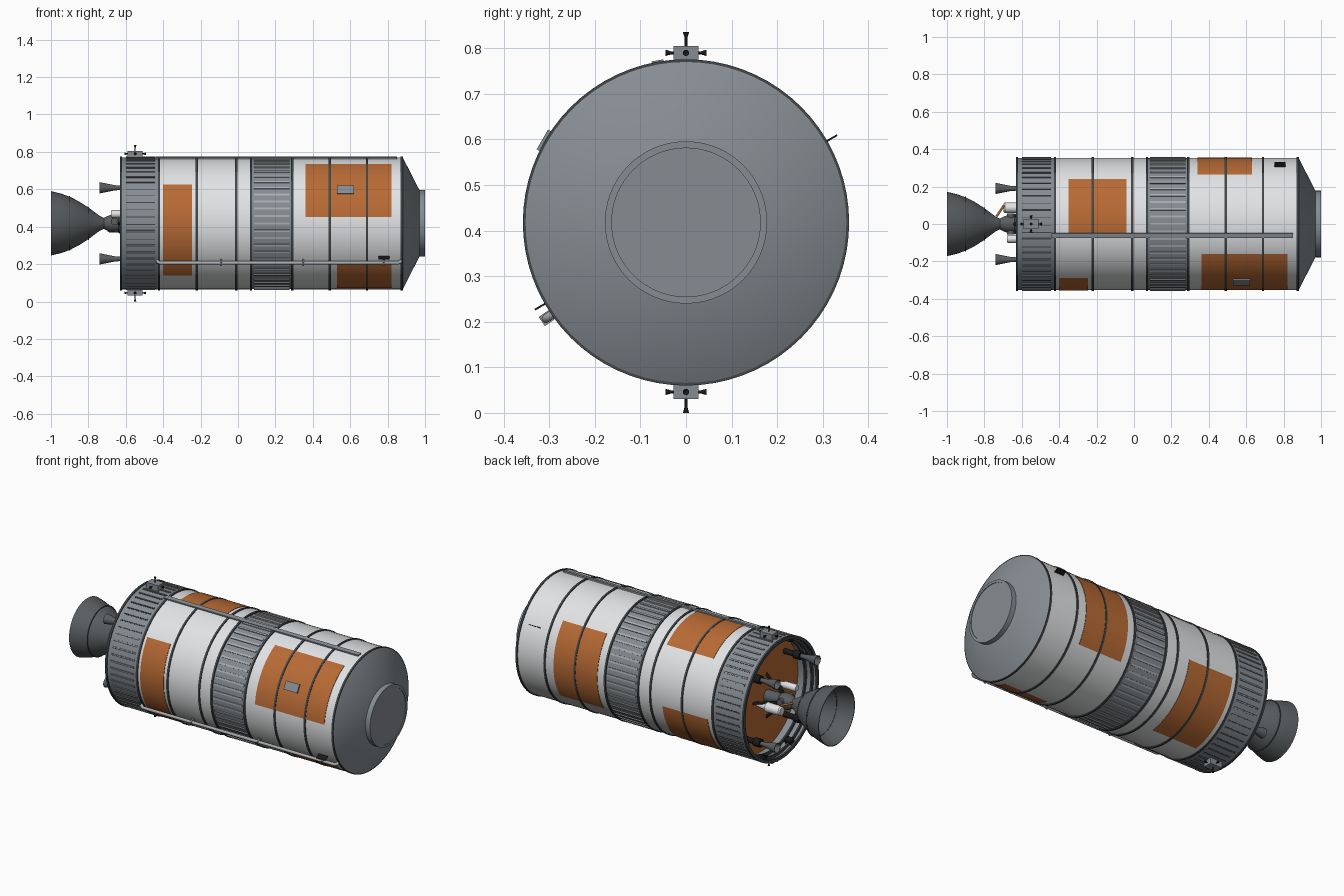
import bpy, bmesh
from math import sin, cos, pi, radians
from mathutils import Vector, Matrix

if "Cube" in bpy.data.objects:
    bpy.data.objects.remove(bpy.data.objects["Cube"])

C = 0.418      # height of the long axis
R = 0.353      # hull radius
X = Vector((1, 0, 0))


def material(name, r, g, b):
    m = bpy.data.materials.new(name)
    m.use_nodes = True
    m.diffuse_color = (r, g, b, 1)
    bsdf = next(n for n in m.node_tree.nodes if n.type == 'BSDF_PRINCIPLED')
    bsdf.inputs["Base Color"].default_value = (r, g, b, 1)
    return m


WHITE = material("white_paint", .76, .77, .78)
LIGHT = material("light_grey", .40, .42, .44)
GREY = material("mid_grey", .24, .265, .29)
STEEL = material("engine_steel", .10, .11, .115)
DARK = material("dark_grey", .055, .062, .066)
BLACK = material("black", .01, .01, .01)
ORANGE = material("orange_insulation", .48, .145, .035)


def finish(name, bm, mat):
    bmesh.ops.recalc_face_normals(bm, faces=bm.faces)
    me = bpy.data.meshes.new(name)
    bm.to_mesh(me)
    bm.free()
    me.materials.append(mat)
    me.shade_smooth()
    me.set_sharp_from_angle(angle=radians(32))
    ob = bpy.data.objects.new(name, me)
    bpy.context.collection.objects.link(ob)
    return ob


def at(x, r, deg):
    """Point at radius r; angle runs from the back over the top."""
    a = radians(deg)
    return Vector((x, r * cos(a), C + r * sin(a)))


def lathe(name, profile, mat, origin=(0, 0, C), axis=X, seg=72, closed=False):
    """Revolve (distance, radius) points around an axis."""
    bm = bmesh.new()
    rot = Vector(axis).to_track_quat('Z', 'Y')
    rings = []
    for t, r in profile:
        rings.append([bm.verts.new(Vector(origin) + rot @ Vector(
            (r * cos(2 * pi * i / seg), r * sin(2 * pi * i / seg), t))) for i in range(seg)])
    pairs = list(zip(rings, rings[1:]))
    if closed:
        pairs.append((rings[-1], rings[0]))
    for a, b in pairs:
        for i in range(seg):
            j = (i + 1) % seg
            bm.faces.new((a[i], a[j], b[j], b[i]))
    bmesh.ops.remove_doubles(bm, verts=bm.verts, dist=1e-5)
    return finish(name, bm, mat)


def band(name, x0, x1, r0, r1, mat):
    return lathe(name, [(x0, r0), (x0, r1), (x1, r1), (x1, r0)], mat, closed=True)


def rod(name, a, b, r, mat, seg=12):
    d = Vector(b) - Vector(a)
    return lathe(name, [(0, 0), (0, r), (d.length, r), (d.length, 0)], mat, a, d, seg)


def boxes(name, x0, x1, r0, r1, width, angles, mat):
    """Blocks standing on the hull at the given angles."""
    bm = bmesh.new()
    for deg in angles:
        turn = Matrix.Rotation(radians(deg), 4, 'X')
        size = Matrix.Diagonal((x1 - x0, r1 - r0, width, 1))
        mid = Matrix.Translation(at((x0 + x1) / 2, (r0 + r1) / 2, deg))
        bmesh.ops.create_cube(bm, size=1, matrix=mid @ turn @ size)
    return finish(name, bm, mat)


def panel(name, x0, x1, a0, a1):
    """Thin curved insulation panel lying on the hull."""
    bm = bmesh.new()
    n = max(4, int((a1 - a0) / 3))
    rows = []
    for i in range(n + 1):
        a = a0 + (a1 - a0) * i / n
        rows.append([bm.verts.new(at(x, r, a)) for x, r in
                     ((x0, R - .002), (x0, R + .0025), (x1, R + .0025), (x1, R - .002))])
    for p, q in zip(rows, rows[1:]):
        for k in range(3):
            bm.faces.new((p[k], p[k + 1], q[k + 1], q[k]))
    return finish(name, bm, ORANGE)


# Hull sections
band("aft_tank", -.42, .07, R - .02, R, WHITE)
band("forward_tank", .29, .88, R - .02, R, WHITE)
band("intertank", .07, .29, R - .02, R - .001, GREY)
band("aft_skirt", -.625, -.42, R - .008, R, GREY)
boxes("intertank_ribs", .085, .275, R - .004, R + .004, .011,
      [i * 360 / 56 for i in range(56)], LIGHT)
boxes("aft_skirt_ribs", -.60, -.445, R - .004, R + .004, .006,
      [i * 360 / 56 for i in range(56)], GREY)
boxes("skirt_rib_gaps", -.60, -.445, R - .004, R + .001, .004,
      [i * 360 / 56 + 1 for i in range(56)], DARK)

# Frame rings
for i, x in enumerate((-.422, -.22, -.01, .07, .29, .49, .69, .875)):
    band("frame_ring_%d" % (i + 1), x - .006, x + .006, R - .01, R + .005, DARK)
band("aft_lip", -.632, -.62, R - .014, R + .005, DARK)

# Forward cone and docking ring
lathe("forward_cone", [(.88, R - .02), (.88, R + .001), (.97, .178), (.97, .1)], GREY)
lathe("docking_ring", [(.965, .178), (1, .178), (1, .163), (.996, .163), (.996, 0)], GREY)

# Insulation panels
panel("front_upper_panel", .36, .82, 117, 174.5)
panel("front_aft_panel", -.40, -.245, 144, 231.5)
panel("front_lower_panel", .53, .82, 218, 256)
panel("back_panel", .34, .63, -34, 42)
panel("top_panel", -.35, -.04, 47.5, 99)
panel("back_lower_panel", -.39, -.09, -82, -8)

# Conduit, pipe and small fittings on the hull
boxes("top_conduit", -.44, .85, R - .002, R + .008, .026, [100], GREY)
curve = bpy.data.curves.new("side_pipe", 'CURVE')
curve.dimensions = '3D'
curve.bevel_depth = .0095
curve.bevel_resolution = 3
curve.use_fill_caps = True
path = [at(x, r, 214.5) for x, r in
        ((-.43, .345), (-.428, .366), (-.415, .373), (.855, .373), (.868, .366), (.87, .345))]
spline = curve.splines.new('POLY')
spline.points.add(len(path) - 1)
for p, co in zip(spline.points, path):
    p.co = (*co, 1)
curve.materials.append(LIGHT)
bpy.context.collection.objects.link(bpy.data.objects.new("side_pipe", curve))
for i, x in enumerate((-.09, .35, .78)):
    boxes("pipe_clamp_%d" % (i + 1), x - .004, x + .004, R - .002, R + .031, .024, [214.5], GREY)
boxes("equipment_box", .53, .62, R - .002, R + .011, .05, [150], GREY)
boxes("antenna_fins", .75, .81, R - .002, R + .03, .004, [30, 210], BLACK)

# Attitude thruster pods, top and bottom
for side, deg in (("top", 90), ("bottom", -90)):
    up = Vector((0, 0, sin(radians(deg))))
    mid = at(-.55, .372, deg)
    boxes(side + "_thruster_pod", -.59, -.51, R - .004, .387, .054, [deg], GREY)
    for i, (d, reach) in enumerate(((X, .038), (-X, .038), (Vector((0, 1, 0)), .026),
                                    (Vector((0, -1, 0)), .026), (up, .027))):
        lathe("%s_thruster_nozzle_%d" % (side, i + 1),
              [(-.014, .003), (.006, .003), (.019, .007), (.018, .0055), (.006, 0)],
              BLACK, mid + d * reach, d, 12)
    rod(side + "_thruster_stem", mid, mid + up * .033, .003, BLACK)

# Open aft bay: bulkhead, inner frames and struts
lathe("aft_bulkhead", [(-.50, R - .006), (-.52, .27), (-.535, .15), (-.54, 0)], ORANGE)
for i, x in enumerate((-.60, -.555)):
    band("bay_frame_%d" % (i + 1), x - .005, x + .005, R - .025, R - .005, DARK)
boxes("bay_equipment", -.615, -.575, R - .035, R - .006, .035,
      [i * 45 + 22 for i in range(8)], BLACK)
for i in range(4):
    a = i * 90
    rod("thrust_strut_%d" % (i + 1), at(-.53, .13, a), at(-.65, .03, a), .008, BLACK)

# Main engine
lathe("engine_bell", [(-.715, .028), (-.74, .040), (-.80, .085), (-.85, .117), (-.90, .143),
                      (-.95, .160), (-1, .172), (-1, .168), (-.95, .156), (-.90, .139),
                      (-.80, .080), (-.74, .034), (-.72, 0)], STEEL, seg=48)
for x, r in ((-.90, .143), (-.80, .085)):
    band("bell_hoop", x - .003, x + .003, r - .005, r + .003, DARK)
lathe("engine_chamber", [(-.53, 0), (-.53, .035), (-.63, .035), (-.64, .044), (-.68, .046),
                         (-.70, .038), (-.72, .028), (-.72, 0)], STEEL, seg=32)
rod("turbopump", (-.66, -.055, C + .01), (-.66, .055, C + .01), .02, STEEL, 16)
rod("feed_pipe", (-.735, .04, C + .02), (-.695, .10, C + .02), .006, ORANGE)

# Pressure bottles beside the engine
for name, y, z, x0, r in (("left", .087, -.02, -.698, .028), ("right", -.08, .05, -.68, .021)):
    lathe(name + "_bottle", [(x0, 0), (x0, r * .8), (x0 + .008, r), (-.60, r), (-.59, r * .7),
                             (-.53, r * .4)], WHITE, (0, y, C + z), seg=20)

# Four settling motors
for y in (-.19, .19):
    for z in (-.19, .19):
        o = (0, y, C + z)
        tag = ("back" if y > 0 else "front") + ("_upper" if z > 0 else "_lower")
        lathe(tag + "_motor_bell", [(-.63, .012), (-.66, .014), (-.70, .022), (-.74, .030),
                                    (-.74, .027), (-.70, .019), (-.66, 0)], STEEL, o, seg=24)
        lathe(tag + "_motor_body", [(-.52, .016), (-.59, .016), (-.59, .025), (-.632, .025),
                                    (-.632, 0)], BLACK, o, seg=16)
